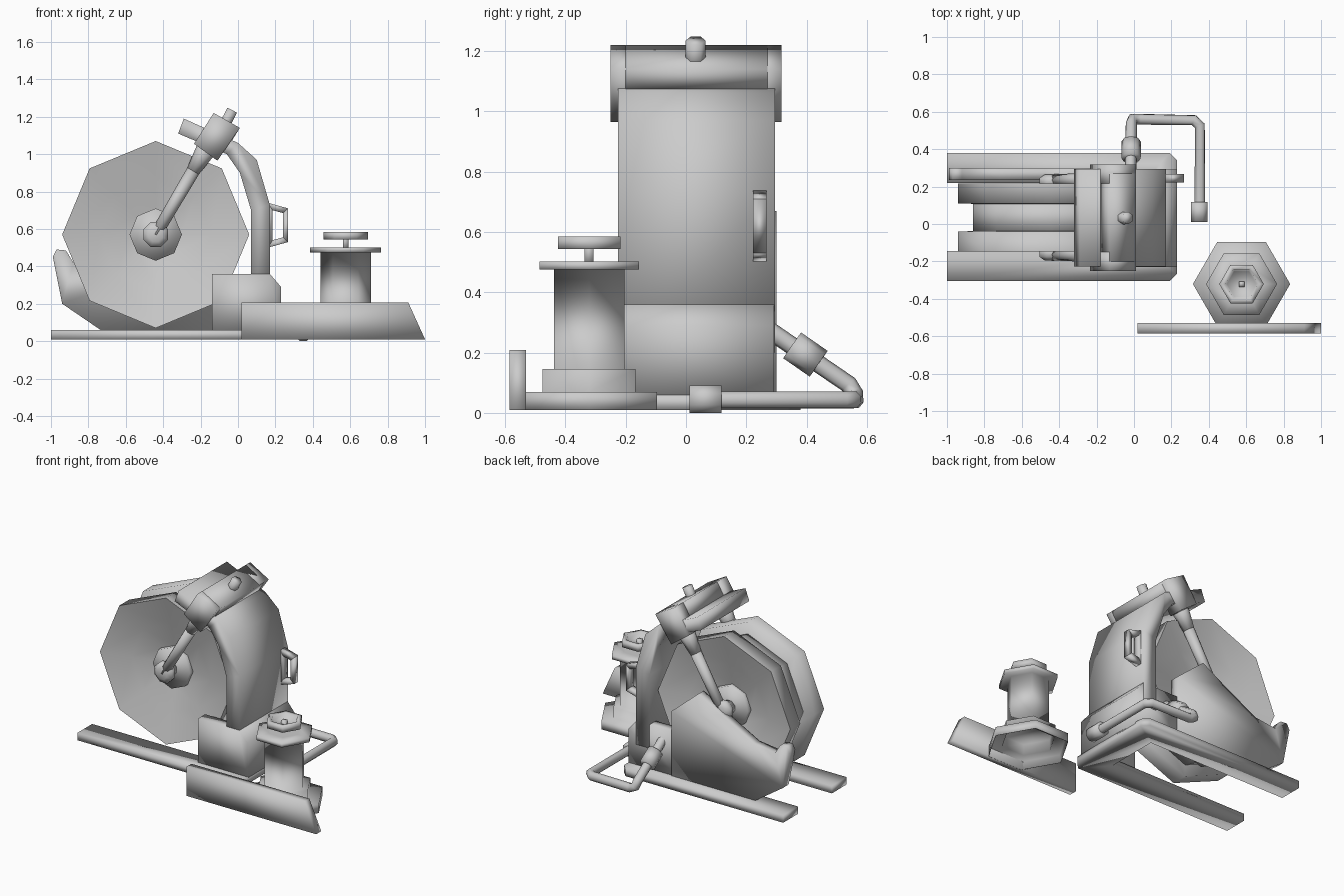
import bpy, bmesh
from math import cos, sin, pi, radians
from mathutils import Vector

if "Cube" in bpy.data.objects:
    bpy.data.objects.remove(bpy.data.objects["Cube"])

MID = 0.035  # y of the reel's symmetry plane


def finish(name, bm, angle):
    bmesh.ops.remove_doubles(bm, verts=bm.verts, dist=1e-5)
    bmesh.ops.recalc_face_normals(bm, faces=bm.faces)
    me = bpy.data.meshes.new(name)
    bm.to_mesh(me)
    bm.free()
    me.shade_smooth()
    me.set_sharp_from_angle(angle=radians(angle))
    ob = bpy.data.objects.new(name, me)
    bpy.context.collection.objects.link(ob)
    return ob


def prism(name, pts, lo, hi, axis='y', angle=100):
    """Extrude an xz profile along y, or an xy profile along z."""
    bm = bmesh.new()
    put = (lambda p, d: (p[0], d, p[1])) if axis == 'y' else (lambda p, d: (p[0], p[1], d))
    a = [bm.verts.new(put(p, lo)) for p in pts]
    b = [bm.verts.new(put(p, hi)) for p in pts]
    bm.faces.new(a)
    bm.faces.new(b[::-1])
    n = len(pts)
    for i in range(n):
        bm.faces.new((a[i], a[(i + 1) % n], b[(i + 1) % n], b[i]))
    return finish(name, bm, angle)


def lathe(name, prof, sides, loc, direction=(0, 0, 1), turn=0, angle=100):
    """Spin (radius, height) points round an axis; ends are capped."""
    bm = bmesh.new()
    q = Vector(direction).to_track_quat('Z', 'Y')
    rings = []
    for r, h in prof:
        rings.append([bm.verts.new(q @ Vector((r * cos(turn + 2 * pi * k / sides),
                      r * sin(turn + 2 * pi * k / sides), h)) + Vector(loc)) for k in range(sides)])
    for a, b in zip(rings, rings[1:]):
        for k in range(sides):
            j = (k + 1) % sides
            bm.faces.new((a[k], a[j], b[j], b[k]))
    bm.faces.new(rings[0])
    bm.faces.new(rings[-1])
    return finish(name, bm, angle)


def rod(name, a, b, r1, r2, sides=8):
    d = Vector(b) - Vector(a)
    return lathe(name, [(r1, 0), (r2, d.length)], sides, a, d)


# Base: U-shaped pair of rails
prism("base_rails", [(-1, -.305), (.19, -.305), (.23, -.265), (.23, .34), (.19, .38), (-1, .38),
                     (-1, .22), (.05, .22), (.05, -.145), (-1, -.145)], .01, .06, 'z')

# Lower housing: rear block with a cheek on each side of the reel
prism("housing_back", [(.07, .05), (.07, .36), (.17, .36), (.23, .29), (.23, .05)], -.222, .288)
for tag, y0, y1 in (("front", -.23, -.155), ("back", .225, .292)):
    prism("housing_cheek_" + tag, [(-.14, .05), (-.14, .36), (.17, .36), (.229, .29), (.229, .05)], y0, y1)

# Arched support panel that curls over the reel
prism("support_arch", [(.17, .2), (.17, .73), (.10, .97), (0, 1.06), (-.29, 1.19), (-.32, 1.11),
                       (-.06, 1.0), (.01, .90), (.07, .70), (.07, .2)], -.226, .295)

# Clamp across the top: bridge, two deeper end collars, and a peg
prism("top_clamp_bridge", [(-.13, 1.22), (.01, 1.14), (-.04, 1.06), (-.18, 1.14)], -.2, .27)
for tag, y0, y1 in (("front", -.25, -.15), ("back", .217, .317)):
    prism("clamp_collar_" + tag, [(-.13, 1.22), (.01, 1.14), (-.11, .965), (-.235, 1.055)], y0, y1)
rod("clamp_peg", (-.085, .032, 1.13), (-.031, .032, 1.235), .034, .033, 6)

# Reel: dished octagonal flanges each side of the wound hose
flange = [(.14, .125), (.14, .09), (.3, .128), (.5, .182), (.5, .075), (.3, .07)]
for tag, s in (("front", -1), ("back", 1)):
    lathe("reel_flange_" + tag, flange, 8, (-.44, MID, .57), (0, s, 0))
    # Axle boss and swing arm
    lathe("axle_boss_" + tag, [(.035, .09), (.05, .15), (.072, .18), (.072, .21), (.04, .23)], 8,
          (-.44, MID, .57), (0, s, 0), pi / 8)
    y = MID + s * .2
    rod("reel_arm_" + tag, (-.44, y, .57), (-.24, y, .91), .032, .036)
    rod("reel_arm_top_" + tag, (-.24, y, .91), (-.15, y, 1.06), .036, .06)
lathe("hose_drum", [(.42, -.08), (.42, .08)], 8, (-.44, MID, .57), (0, 1, 0))

# Rear guard plate beside the reel
prism("rear_guard", [(-.10, .05), (-.10, .50), (-.30, .67), (-.475, .57), (-.72, .44), (-.88, .42),
                     (-.92, .485), (-.97, .49), (-.99, .45), (-.94, .20), (-.72, .05)], .235, .3)

# Carrying handle: closed loop made of four bars
outer = [(.16, .74), (.268, .71), (.268, .53), (.16, .50)]
inner = [(.185, .70), (.24, .685), (.24, .555), (.185, .54)]
for i in range(4):
    j = (i + 1) % 4
    prism("handle_bar_%d" % i, [outer[i], outer[j], inner[j], inner[i]], .222, .267)

# Supply pipe, swept along a path with clipped corners
path = [(-.018, .27, .278), (-.014, .54, .094), (-.008, .56, .06), (.03, .56, .043), (.32, .555, .043),
        (.352, .525, .043), (.352, .08, .043)]
cu = bpy.data.curves.new("supply_pipe", 'CURVE')
cu.dimensions = '3D'
cu.bevel_depth = .03
cu.bevel_resolution = 2
cu.use_fill_caps = True
sp = cu.splines.new('POLY')
sp.points.add(len(path) - 1)
for p, c in zip(sp.points, path):
    p.co = (*c, 1)
bpy.context.collection.objects.link(bpy.data.objects.new("supply_pipe", cu))
rod("pipe_collar", (-.016, .352, .224), (-.015, .44, .163), .052, .052)
lathe("pipe_coupling", [(.049, 0), (.049, .105)], 8, (.349, .012, .0455), (0, 1, 0), pi / 8)

# Front skirt plate
prism("front_skirt", [(.02, .01), (.02, .208), (.91, .208), (1.0, .01)], -.585, -.53)

# Hexagonal valve post: hollow stepped foot, column and flange
C = (.575, -.321, 0)
lathe("valve_post", [(.17, .138), (.17, .063), (.252, .063), (.258, .01), (.26, .01), (.26, .07),
                     (.178, .07), (.178, .145), (.135, .145), (.135, .475),
                     (.19, .475), (.19, .502), (.1, .502)], 6, C)
lathe("valve_stem", [(.021, .49), (.021, .575)], 4, C, turn=pi / 4)
# Handwheel with a recessed top
lathe("handwheel", [(.085, .543), (.119, .543), (.119, .585), (.088, .585), (.078, .553)], 6, C)
